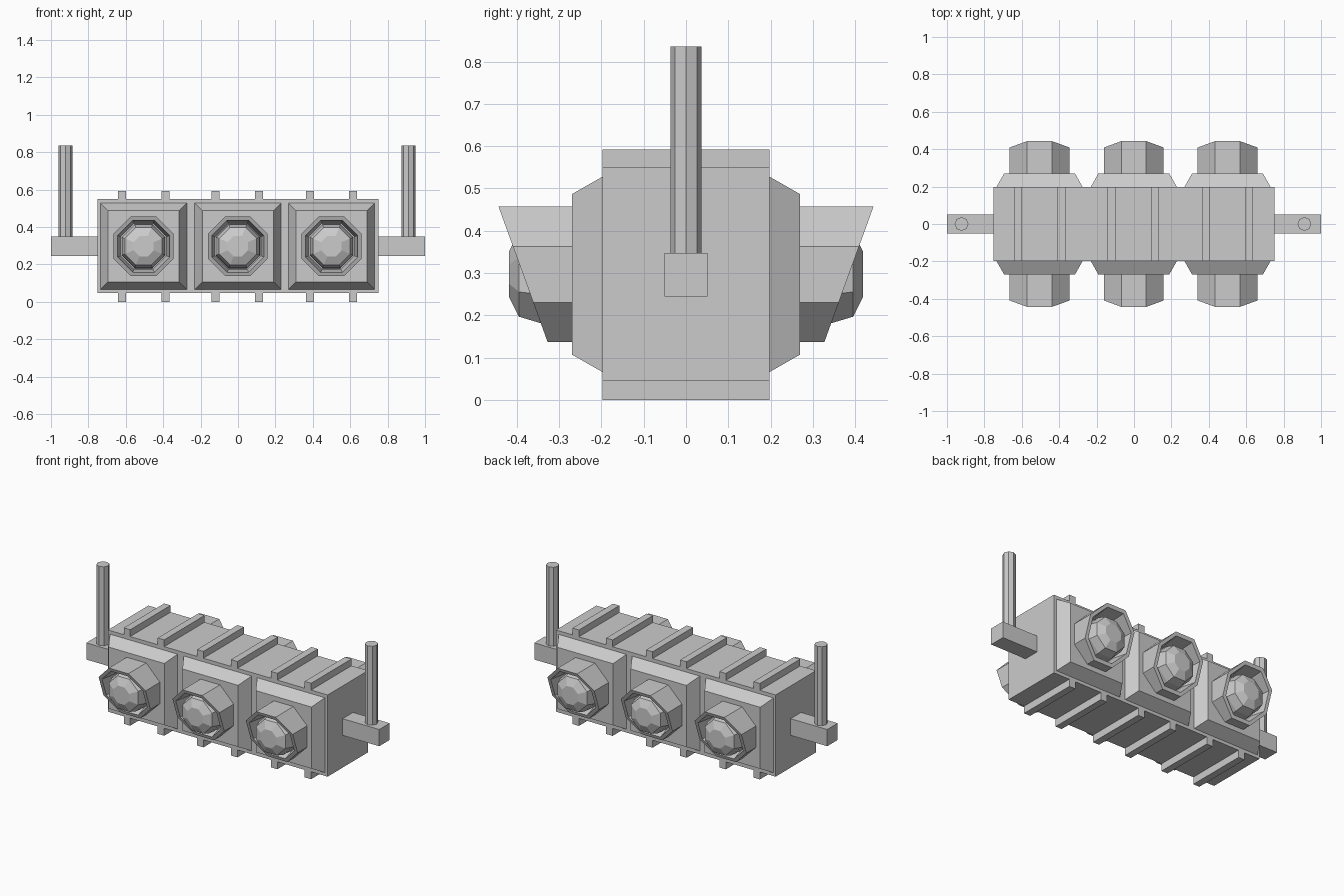
import bpy, bmesh, math

if "Cube" in bpy.data.objects:
    bpy.data.objects.remove(bpy.data.objects["Cube"])

ZC = 0.297  # height of the lamp axis


def box(name, x0, x1, y0, y1, z0, z1):
    bpy.ops.mesh.primitive_cube_add(size=1)
    o = bpy.context.object
    o.name = name
    o.location = ((x0 + x1) / 2, (y0 + y1) / 2, (z0 + z1) / 2)
    o.scale = (x1 - x0, y1 - y0, z1 - z0)
    return o


def loft(name, x, sides, rings, closed=False):
    """Join polygon rings (apothem, depth, slope) along -y, mirrored to the back."""
    bm = bmesh.new()
    loops = []
    for apothem, depth, slope in rings:
        r = apothem / math.cos(math.pi / sides)
        loop = []
        for i in range(sides):
            a = 2 * math.pi * (i + 0.5) / sides
            dz = r * math.sin(a)
            loop.append(bm.verts.new((x + r * math.cos(a), -(depth + slope * dz), ZC + dz)))
        loops.append(loop)
    pairs = list(zip(loops, loops[1:]))
    if closed:
        pairs.append((loops[-1], loops[0]))
    else:
        bm.faces.new(loops[0])
        bm.faces.new(loops[-1])
    for a, b in pairs:
        for i in range(sides):
            j = (i + 1) % sides
            bm.faces.new((a[i], a[j], b[j], b[i]))
    bmesh.ops.recalc_face_normals(bm, faces=bm.faces)
    me = bpy.data.meshes.new(name)
    bm.to_mesh(me)
    bm.free()
    o = bpy.data.objects.new(name, me)
    bpy.context.collection.objects.link(o)
    m = o.modifiers.new("front_and_back", 'MIRROR')
    m.use_axis = (False, True, False)
    return o


# Housing
box("housing", -0.75, 0.75, -0.197, 0.197, 0.046, 0.55)

# Ribs above and below the housing
for x in (-0.62, -0.388, -0.12, 0.112, 0.385, 0.615):
    box("top_rib", x - 0.022, x + 0.022, -0.197, 0.197, 0.55, 0.592)
    box("bottom_rib", x - 0.022, x + 0.022, -0.197, 0.197, 0.0, 0.046)

# Lamp units on both faces: bevelled plate, slanted octagonal visor, faceted lens
for x in (-0.505, -0.001, 0.5):
    loft("lamp_plate", x, 4, [(0.231, 0.19, 0), (0.231, 0.197, 0), (0.19, 0.269, 0)])
    loft("visor", x, 8, [(0.16, 0.265, 0), (0.16, 0.385, 0.3625),
                         (0.139, 0.385, 0.3625), (0.122, 0.265, 0)], closed=True)
    loft("lens", x, 8, [(0.118, 0.265, 0), (0.115, 0.345, 0),
                        (0.1, 0.395, 0), (0.054, 0.418, 0)])

# Side arms with upright hanger posts
for s, px in ((-1, -0.922), (1, 0.911)):
    box("side_arm", min(s * 0.75, s), max(s * 0.75, s), -0.051, 0.051, 0.245, 0.348)
    bpy.ops.mesh.primitive_cylinder_add(vertices=8, radius=0.037, depth=0.488,
                                        location=(px, 0, 0.591))
    bpy.context.object.name = "hanger_post"
